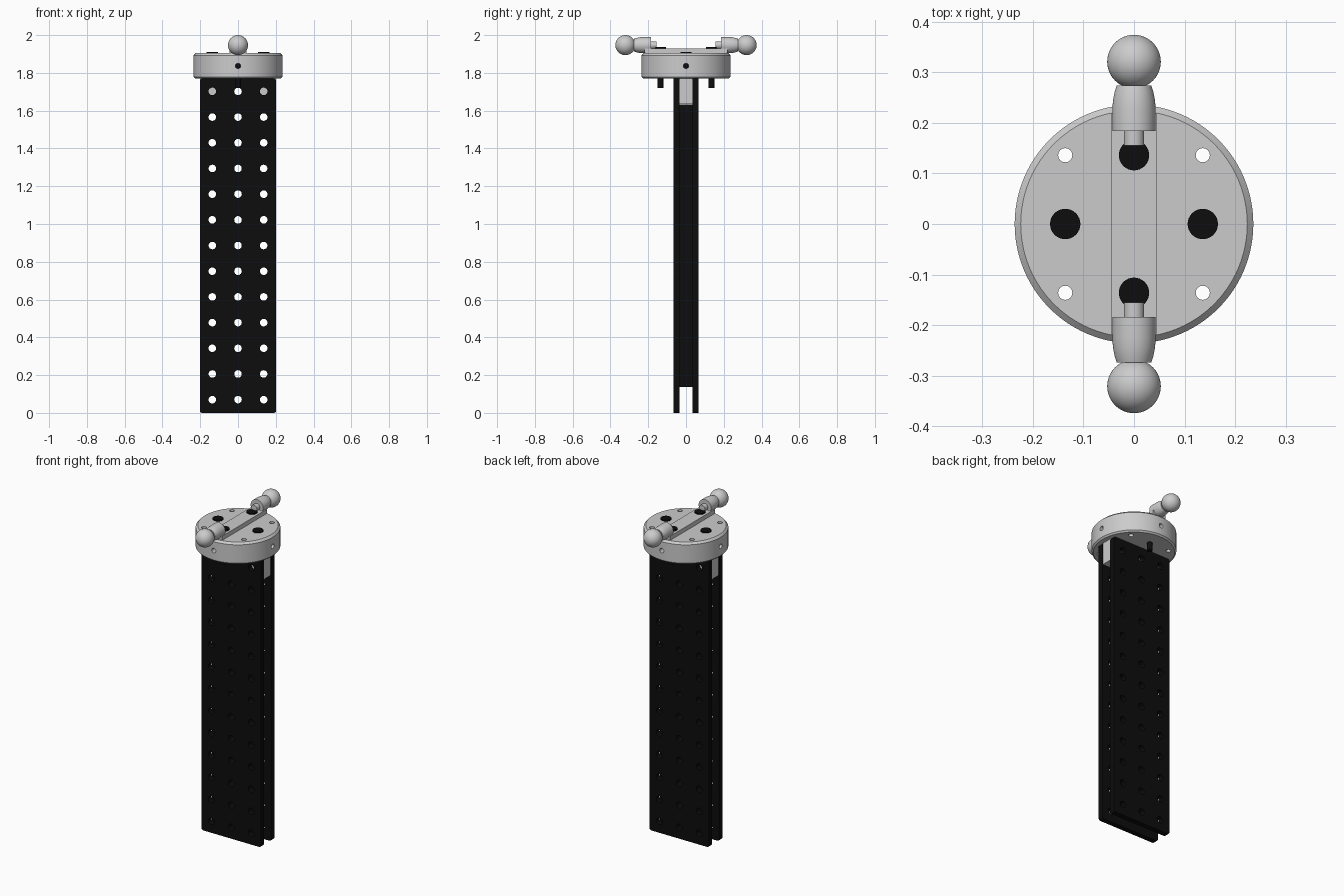
import bpy, bmesh
from math import pi, sin, cos
from mathutils import Matrix, Vector

if "Cube" in bpy.data.objects:
    bpy.data.objects.remove(bpy.data.objects["Cube"])

black = bpy.data.materials.new("black_finish")
black.diffuse_color = (0.004, 0.004, 0.004, 1)
black.use_nodes = True
black.node_tree.nodes["Principled BSDF"].inputs["Base Color"].default_value = black.diffuse_color

P = 0.136                      # hole pitch
AXIS = {"x": Matrix.Rotation(pi / 2, 4, "Y"),
        "y": Matrix.Rotation(-pi / 2, 4, "X"),   # local z -> +y
        "z": Matrix()}


def finish(bm, name, mat=None):
    bmesh.ops.recalc_face_normals(bm, faces=bm.faces)
    me = bpy.data.meshes.new(name)
    bm.to_mesh(me)
    bm.free()
    ob = bpy.data.objects.new(name, me)
    bpy.context.collection.objects.link(ob)
    if mat:
        me.materials.append(mat)
    return ob


def add_cyl(bm, c, r, depth, axis="z", seg=24):
    bmesh.ops.create_cone(bm, cap_ends=True, segments=seg, radius1=r, radius2=r,
                          depth=depth, matrix=Matrix.Translation(c) @ AXIS[axis])


def box(name, lo, hi, mat=None):
    bm = bmesh.new()
    lo, hi = Vector(lo), Vector(hi)
    bmesh.ops.create_cube(bm, size=1, matrix=Matrix.Translation((lo + hi) / 2)
                          @ Matrix.Diagonal((*(hi - lo), 1)))
    return finish(bm, name, mat)


def lathe(name, profile, matrix, seg=64):
    """Revolve (radius, height) points around local z."""
    bm = bmesh.new()
    vs = [bm.verts.new((r, 0, h)) for r, h in profile]
    es = [bm.edges.new(p) for p in zip(vs, vs[1:])]
    bmesh.ops.spin(bm, geom=vs + es, cent=(0, 0, 0), axis=(0, 0, 1),
                   angle=2 * pi, steps=seg)
    bmesh.ops.remove_doubles(bm, verts=bm.verts, dist=1e-5)
    bmesh.ops.transform(bm, matrix=matrix, verts=bm.verts)
    return finish(bm, name)


def smooth(ob):
    bpy.ops.object.select_all(action="DESELECT")
    ob.select_set(True)
    bpy.context.view_layer.objects.active = ob
    bpy.ops.object.shade_smooth_by_angle(angle=0.6)


def drill(ob, holes):
    """holes: (centre, radius, depth, axis)"""
    bm = bmesh.new()
    for h in holes:
        add_cyl(bm, *h)
    cutter = finish(bm, "hole_cutter")
    cutter.hide_render = True
    mod = ob.modifiers.new("holes", "BOOLEAN")
    mod.operation, mod.solver, mod.object = "DIFFERENCE", "EXACT", cutter
    bpy.context.view_layer.objects.active = ob
    bpy.ops.object.modifier_apply(modifier="holes")
    bpy.data.objects.remove(cutter)
    smooth(ob)


# Perforated plates, front and back, with rounded corners
rows = [0.07 + P * i for i in range(13)]
for name, y in (("front_plate", -0.05), ("back_plate", 0.05)):
    plate = box(name, (-0.202, y - 0.016, 0), (0.202, y + 0.016, 1.77), black)
    bm = bmesh.new()
    bm.from_mesh(plate.data)
    edges = [e for e in bm.edges if abs(e.verts[0].co.y - e.verts[1].co.y) > 0.01]
    bmesh.ops.bevel(bm, geom=edges, offset=0.012, segments=3, profile=0.5, affect="EDGES")
    bm.to_mesh(plate.data)
    bm.free()
    drill(plate, [((x, y, z), 0.02, 0.1, "y") for x in (-P, 0, P) for z in rows])

# Narrow spacer bar between the plates
spacer = box("spacer_bar", (-0.068, -0.034, 0.138), (0.068, 0.034, 1.632), black)
drill(spacer, [((0, 0, z), 0.02, 0.2, "y") for z in rows[1:-1]])

# Mounting block under the cap
block = box("mounting_block", (-0.198, -0.034, 1.634), (0.198, 0.034, 1.775))
drill(block, [((0, 0, rows[-1]), 0.02, 0.2, "y")])

# Round cap with chamfered rims, vertical and radial holes
cap = lathe("round_cap", [(0, 1.77), (0.227, 1.77), (0.236, 1.779), (0.236, 1.892),
                          (0.224, 1.904), (0, 1.904)], Matrix(), 96)
holes = [((sx * P, sy * P, 1.84), 0.014, 0.3, "z") for sx in (-1, 1) for sy in (-1, 1)]
for s in (-1, 1):
    holes += [((s * 0.19, 0, 1.837), 0.014, 0.12, "x"),
              ((0, s * 0.19, 1.837), 0.014, 0.12, "y")]
drill(cap, holes)

# Raised bar across the cap
box("raised_bar", (-0.044, -0.219, 1.90), (0.044, 0.219, 1.93))

# Four black screws: two on the cap, two on the raised bar
for i, (x, y, top, bottom) in enumerate([(P, 0, 1.904, 1.72), (-P, 0, 1.904, 1.72),
                                         (0, P, 1.93, 1.72), (0, -P, 1.93, 1.72)]):
    bm = bmesh.new()
    add_cyl(bm, (x, y, top + 0.003), 0.03, 0.008, "z", 32)
    add_cyl(bm, (x, y, (top + bottom) / 2), 0.016, top - bottom, "z", 24)
    smooth(finish(bm, f"screw_{i + 1}", black))

# Ball studs pointing out to the front and back
stud = [(0, 0.155), (0.02, 0.155), (0.02, 0.184), (0.043, 0.184), (0.043, 0.225),
        (0.0415, 0.245), (0.038, 0.262), (0.034, 0.274), (0, 0.274)]
R = 0.053
ball = [(R * sin(pi * i / 24), 0.321 - R * cos(pi * i / 24)) for i in range(25)]
for name, turn in (("back", 0), ("front", pi)):
    m = (Matrix.Translation((0, 0, 1.947)) @ Matrix.Rotation(turn, 4, "Z") @ AXIS["y"])
    smooth(lathe(name + "_stud", stud, m, 48))
    smooth(lathe(name + "_ball", ball, m, 48))
